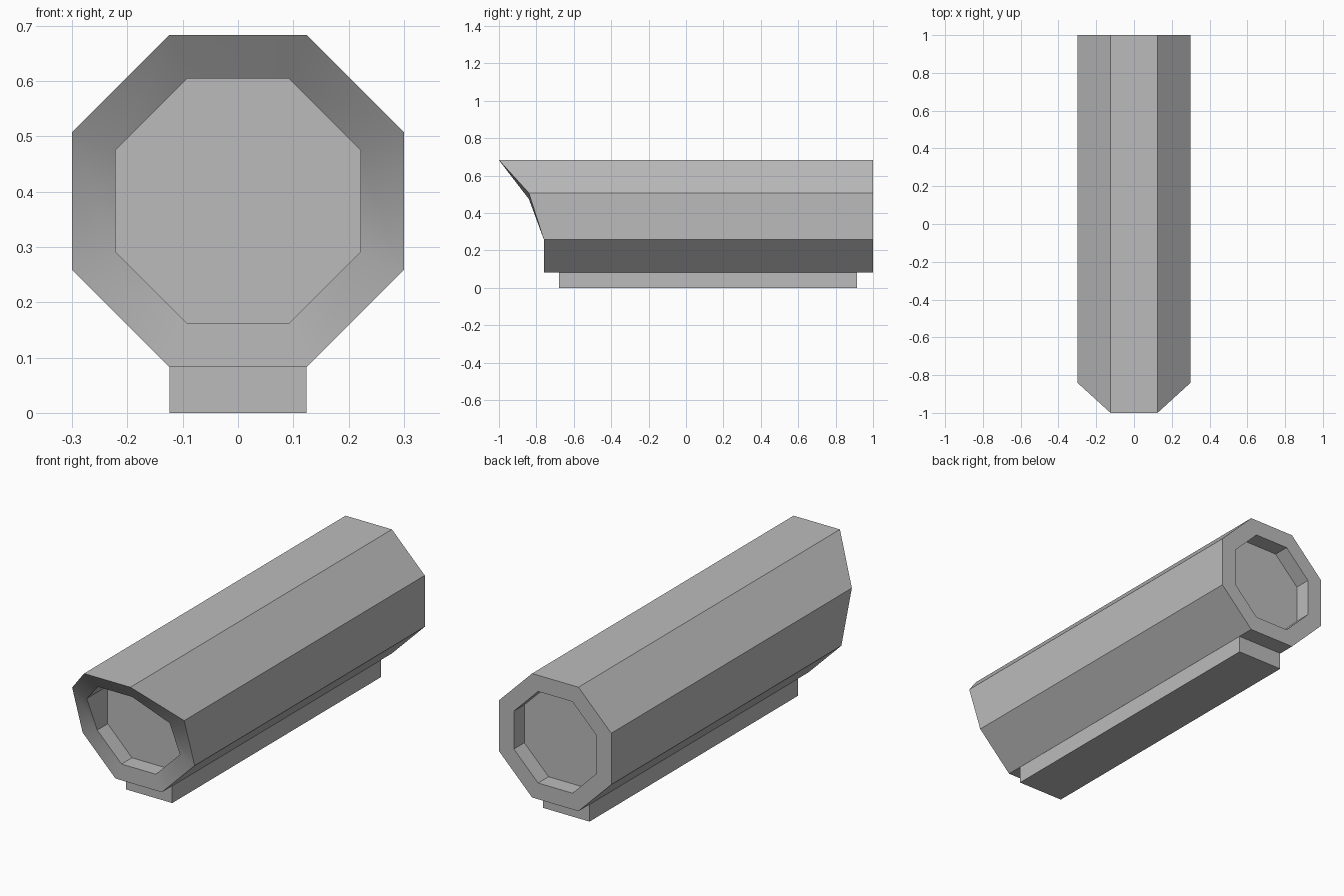
import bpy, bmesh
from math import cos, sin, pi

cube = bpy.data.objects.get("Cube")
if cube:
    bpy.data.objects.remove(cube)

mat = bpy.data.materials.new("plain grey")
mat.use_nodes = True
GREY = (0.5, 0.5, 0.5, 1)
mat.diffuse_color = GREY
mat.node_tree.nodes["Principled BSDF"].inputs["Base Color"].default_value = GREY

CENTRE_Z = 0.383
OUTER, INNER = 0.3, 0.2215      # apothems of shell and opening


def finish(bm, name):
    bmesh.ops.recalc_face_normals(bm, faces=bm.faces)
    mesh = bpy.data.meshes.new(name)
    bm.to_mesh(mesh)
    bm.free()
    mesh.materials.append(mat)
    obj = bpy.data.objects.new(name, mesh)
    bpy.context.collection.objects.link(obj)
    return obj


def octagon(bm, apothem, depths):
    """Ring of eight vertices; depths gives y for each pair, from top to bottom."""
    radius = apothem / cos(pi / 8)
    ring = []
    for i in range(8):
        a = pi / 8 + i * pi / 4
        level = (0, 1, 2, 3, 3, 2, 1, 0)[i]
        ring.append(bm.verts.new((radius * sin(a), depths[level],
                                  CENTRE_Z + radius * cos(a))))
    return ring


# Octagonal housing: slanted hood in front, recessed panels at both ends
bm = bmesh.new()
rings = [
    octagon(bm, INNER, [-0.68] * 4),
    octagon(bm, INNER, [-0.94, -0.84, -0.76, -0.76]),
    octagon(bm, OUTER, [-1, -0.84, -0.76, -0.76]),
    octagon(bm, OUTER, [1] * 4),
    octagon(bm, INNER, [1] * 4),
    octagon(bm, INNER, [0.92] * 4),
]
bm.faces.new(rings[0])
bm.faces.new(rings[-1])
for k, (a, b) in enumerate(zip(rings, rings[1:])):
    for i in range(8):
        j = (i + 1) % 8
        face = bm.faces.new((a[i], a[j], b[j], b[i]))
        face.smooth = k == 1    # only the front rim is softly shaded
finish(bm, "housing")

# Mounting rail under the housing
bm = bmesh.new()
bmesh.ops.create_cube(bm, size=1)
bmesh.ops.scale(bm, vec=(0.248, 1.595, 0.083), verts=bm.verts)
bmesh.ops.translate(bm, vec=(0, 0.1175, 0.0415), verts=bm.verts)
finish(bm, "mounting_rail")
